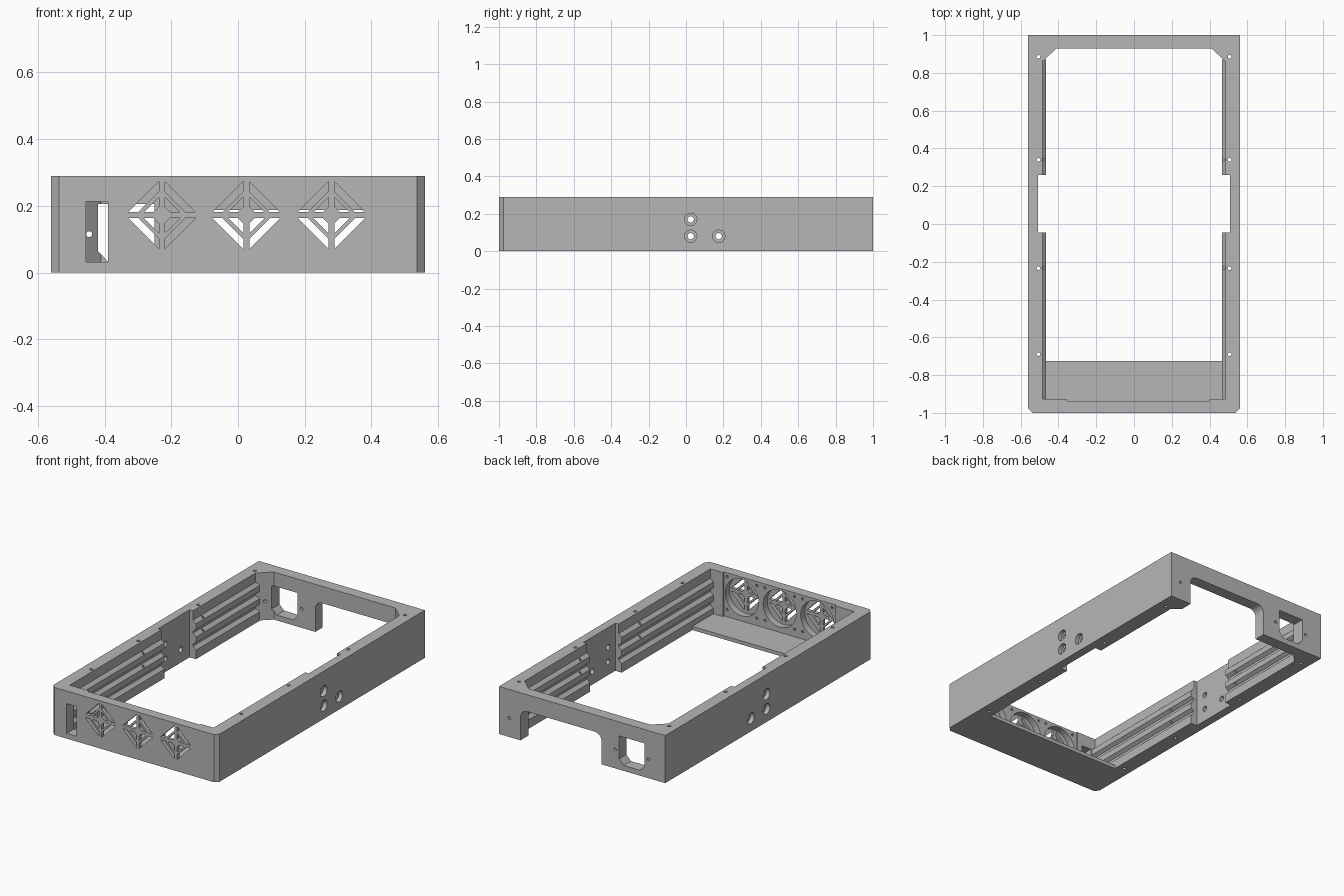
import bpy, bmesh
from math import cos, sin, pi, radians

if "Cube" in bpy.data.objects:
    bpy.data.objects.remove(bpy.data.objects["Cube"], do_unlink=True)

grey = bpy.data.materials.new("plain grey")
grey.use_nodes = True
grey.diffuse_color = (0.47, 0.47, 0.47, 1)
grey.node_tree.nodes["Principled BSDF"].inputs["Base Color"].default_value = grey.diffuse_color

H = 0.29            # frame height
HX = 0.56           # half width
WALL = 0.485        # inner face of the side walls
FAN_Z = 0.172


def prism(name, pts, axis, a, b):
    """Extrude a 2D outline along an axis from a to b."""
    place = {"x": lambda p, t: (t, p[0], p[1]),
             "y": lambda p, t: (p[0], t, p[1]),
             "z": lambda p, t: (p[0], p[1], t)}[axis]
    bm = bmesh.new()
    low = [bm.verts.new(place(p, a)) for p in pts]
    high = [bm.verts.new(place(p, b)) for p in pts]
    bm.faces.new(low)
    bm.faces.new(high)
    for i in range(len(pts)):
        j = (i + 1) % len(pts)
        bm.faces.new((low[i], low[j], high[j], high[i]))
    bmesh.ops.recalc_face_normals(bm, faces=bm.faces)
    mesh = bpy.data.meshes.new(name)
    bm.to_mesh(mesh)
    bm.free()
    mesh.materials.append(grey)
    ob = bpy.data.objects.new(name, mesh)
    bpy.context.collection.objects.link(ob)
    return ob


def rect(u0, u1, v0, v1):
    return [(u0, v0), (u1, v0), (u1, v1), (u0, v1)]


def circle(u, v, r, n=24):
    return [(u + r * cos(2 * pi * i / n), v + r * sin(2 * pi * i / n)) for i in range(n)]


def arc(u, v, r, start, end, n=6):
    return [(u + r * cos(radians(start + (end - start) * i / n)),
             v + r * sin(radians(start + (end - start) * i / n))) for i in range(n + 1)]


def carve(ob, cutters):
    """Subtract the cutters, bake the result and remove them."""
    for c in cutters:
        c.hide_render = True
        m = ob.modifiers.new("cut", "BOOLEAN")
        m.operation = "DIFFERENCE"
        m.solver = "EXACT"
        m.object = c
    bpy.context.view_layer.update()
    deps = bpy.context.evaluated_depsgraph_get()
    mesh = bpy.data.meshes.new_from_object(ob.evaluated_get(deps))
    ob.modifiers.clear()
    ob.data = mesh
    for c in cutters:
        bpy.data.objects.remove(c, do_unlink=True)


cuts = []


def cut(pts, axis, a, b):
    cuts.append(prism("cutter", pts, axis, a, b))


# Outer shell with chamfered front corners
c = 0.023
frame = prism("case_frame", [(-HX, 1), (-HX, c - 1), (c - HX, -1), (HX - c, -1),
                             (HX, c - 1), (HX, 1)], "z", 0, H)

# Inner opening with angled rear corners, and the shallow front relief
cut([(-WALL, -0.927), (WALL, -0.927), (WALL, 0.86), (0.41, 0.93),
     (-0.41, 0.93), (-WALL, 0.86)], "z", -0.1, H + 0.1)
cut(rect(-0.355, 0.40, -0.938, -0.9), "z", -0.1, H + 0.1)

# Rear opening with rounded top corners
top, r, x0, x1 = 0.187, 0.045, -0.13, 0.415
cut([(x0, -0.1), (x1, -0.1)] + arc(x1 - r, top - r, r, 0, 90)
    + arc(x0 + r, top - r, r, 90, 180), "y", 0.8, 1.1)

# Power inlet with clipped lower corners and its screw holes
cut([(-0.42, 0.065), (-0.39, 0.033), (-0.28, 0.033), (-0.25, 0.065),
     (-0.25, 0.205), (-0.42, 0.205)], "y", 0.8, 1.1)
for x in (-0.446, -0.222, 0.49):
    cut(circle(x, 0.115, 0.009, 12), "y", 0.8, 1.1)

# Front switch slot
cut(rect(-0.455, -0.39, 0.032, 0.213), "y", -1.1, -0.9)

# Fan recesses with diamond grilles
for fx in (-0.228, 0.025, 0.28):
    cut(circle(fx, FAN_Z - 0.006, 0.112, 40), "y", -0.978, -0.9)
    for sx in (-1, 1):
        for sz in (-1, 1):
            for inner, outer in ((0.034, 0.063), (0.080, 0.110)):
                g = 0.009
                quad = [(g, outer - g), (outer - g, g), (inner - g, g), (g, inner - g)]
                cut([(fx + sx * u, FAN_Z + sz * v) for u, v in quad], "y", -1.1, -0.95)
            cut(circle(fx + sx * 0.1, FAN_Z - 0.006 + sz * 0.1, 0.008, 10),
                "y", -0.97, -0.9)

for s in (-1, 1):
    # Side pockets, counterbored ports and lid screw holes
    cut(rect(s * 0.4, s * 0.508, -0.045, 0.26), "z", -0.1, H + 0.1)
    for y, z in ((0.025, 0.17), (0.025, 0.08), (0.175, 0.08)):
        cut(circle(y, z, 0.033), "x", s * 0.535, s * 0.7)
        cut(circle(y, z, 0.017), "x", s * 0.45, s * 0.7)
    for y in (-0.69, -0.235, 0.34, 0.885):
        cut(circle(s * 0.506, y, 0.010, 12), "z", -0.1, H + 0.1)

carve(frame, cuts)

# Side rails, three tapered bars in front of and behind each pocket
for s, side in ((1, "left"), (-1, "right")):
    for part, y0, y1 in (("front", -0.927, -0.045), ("rear", 0.26, 0.872)):
        for i in range(3):
            z = 0.035 + 0.08 * i
            bottom = z - 0.035 if i == 0 else z - 0.015
            base = [(s * (WALL + 0.002), bottom if i == 0 else z - 0.03),
                    (s * 0.465, bottom), (s * 0.465, z + 0.02),
                    (s * (WALL + 0.002), z + 0.04)]
            rail = prism(f"{side}_{part}_rail_{i + 1}", base, "y", y0, y1)
            if i:
                carve(rail, [prism("cutter", circle(s * 0.475, y, 0.007, 10), "z", 0, H)
                             for y in ((-0.235,) if part == "front" else (0.34,))])

# Floor plate below the fans
prism("floor_plate", rect(-0.47, 0.47, -0.945, -0.725), "z", 0.0, 0.022)

# Smooth the round holes while keeping edges sharp
bpy.ops.object.select_all(action="DESELECT")
frame.select_set(True)
bpy.context.view_layer.objects.active = frame
bpy.ops.object.shade_smooth_by_angle(angle=radians(25))
